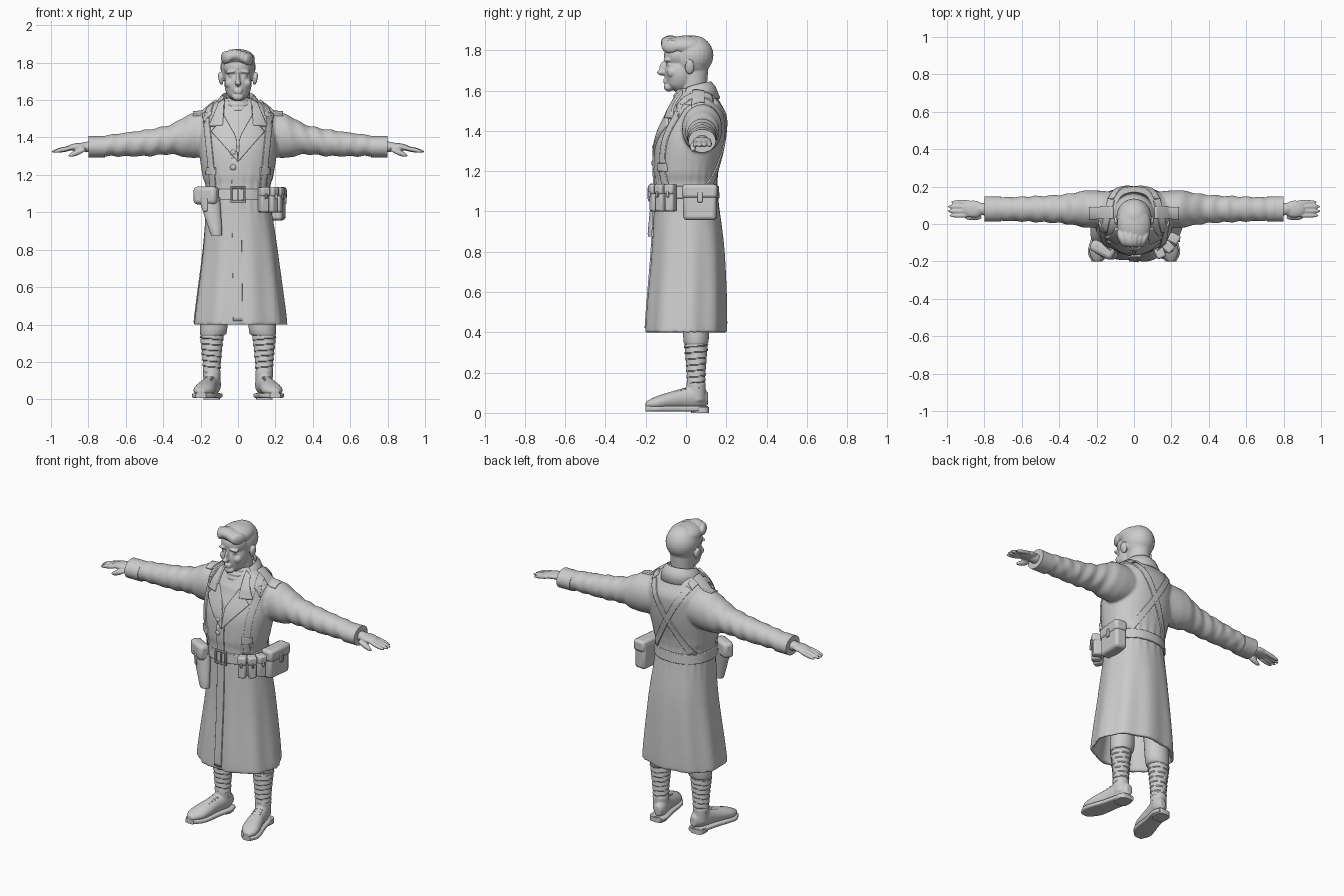
import bpy, bmesh, math
from math import sin, cos, pi
from mathutils import Vector, Matrix
from mathutils.bvhtree import BVHTree

if "Cube" in bpy.data.objects:
    bpy.data.objects.remove(bpy.data.objects["Cube"])

grey = bpy.data.materials.new("plain grey")
grey.use_nodes = True
grey.diffuse_color = (.6, .6, .6, 1)
grey.node_tree.nodes["Principled BSDF"].inputs["Base Color"].default_value = grey.diffuse_color
parts = []


def finish(bm, name, voxel=None, relax=None, bevel=None, thickness=None):
    """Turn a bmesh into an object, with optional fusing, bevel or thickness."""
    bmesh.ops.recalc_face_normals(bm, faces=bm.faces)
    mesh = bpy.data.meshes.new(name)
    bm.to_mesh(mesh)
    bm.free()
    mesh.materials.append(grey)
    part = bpy.data.objects.new(name, mesh)
    bpy.context.collection.objects.link(part)
    parts.append(part)
    if voxel:
        modifier = part.modifiers.new("fuse", "REMESH")
        modifier.mode, modifier.voxel_size, modifier.use_smooth_shade = "VOXEL", voxel, True
    if relax:
        modifier = part.modifiers.new("relax", "SMOOTH")
        modifier.factor, modifier.iterations = .5, relax
    if thickness:
        modifier = part.modifiers.new("thickness", "SOLIDIFY")
        modifier.thickness, modifier.offset = thickness, 0
    if bevel:
        modifier = part.modifiers.new("round", "BEVEL")
        modifier.width, modifier.segments = bevel, 2
    return part


def blend(a, b, c, d, t):
    """Smooth value between b and c that never overshoots either."""
    curve = b + t / 2 * (c - a + t * (2 * a - 5 * b + 4 * c - d + t * (3 * (b - c) + d - a)))
    return sorted((b, c, curve))[1]


def loft(bm, rings, axis="z", sides=48, power=2, steps=4, mirror=1, fold=None):
    """Skin rings of (along, across, up, radius across, radius up) along one axis."""
    keys = [rings[0], *rings, rings[-1]]
    path = [[blend(*values, k / steps) for values in zip(*group)]
            for group in zip(keys, keys[1:], keys[2:], keys[3:]) for k in range(steps)]
    path.append(rings[-1])
    loops = []
    for along, across, up, wide, tall in path:
        loop = []
        for i in range(sides):
            angle = 2 * pi * i / sides
            c, s = cos(angle), sin(angle)
            grow = fold(angle, along) if fold else 0
            u = across + (wide + grow) * math.copysign(abs(c) ** (2 / power), c)
            v = up + (tall + grow) * math.copysign(abs(s) ** (2 / power), s)
            place = {"x": (along * mirror, u, v), "y": (u * mirror, along, v), "z": (u * mirror, v, along)}
            loop.append(bm.verts.new(place[axis]))
        loops.append(loop)
    for low, high in zip(loops, loops[1:]):
        for i in range(sides):
            bm.faces.new((low[i - 1], low[i], high[i], high[i - 1]))
    bm.faces.new(loops[0])
    bm.faces.new(loops[-1])


def blob(bm, centre, radii, turn=0, axis="Y"):
    matrix = Matrix.Translation(centre) @ Matrix.Rotation(turn, 4, axis) @ Matrix.Diagonal((*radii, 1))
    bmesh.ops.create_uvsphere(bm, u_segments=24, v_segments=16, radius=1, matrix=matrix)


def box(name, centre, size, turn=0, bevel=.01):
    bm = bmesh.new()
    matrix = Matrix.Translation(centre) @ Matrix.Rotation(turn, 4, "Z") @ Matrix.Diagonal((*size, 1))
    bmesh.ops.create_cube(bm, size=1, matrix=matrix)
    return finish(bm, name, bevel=bevel)


# Greatcoat: hollow skirt, torso and both sleeves fused together
def coat_folds(angle, z):
    skirt = max(0, min(1, 2 * (1.06 - z)))
    gather = math.exp(-((z - 1.1) / .1) ** 2)
    return .005 * skirt * sin(angle * 9 + 1) + .003 * gather * sin(angle * 24)


def sleeve_folds(angle, x):
    return .004 * sin(x * 75 + 2 * sin(angle)) * min(1, max(0, 6 * x - 1.2))


bm = bmesh.new()
loft(bm, [(.8, .01, 0, .16, .14), (.42, .01, 0, .23, .17), (.4, .01, 0, .25, .2), (.8, .01, .01, .2, .18),
          (1.1, 0, 0, .17, .155), (1.2, 0, 0, .19, .16), (1.35, 0, .02, .21, .17), (1.48, 0, .05, .2, .15),
          (1.54, 0, .05, .18, .12), (1.61, 0, .05, .09, .08)],
     sides=96, power=2.2, steps=6, fold=coat_folds)
for side in (1, -1):
    loft(bm, [(.1, .08, 1.42, .09, .11), (.24, .08, 1.41, .1, .12), (.36, .08, 1.39, .08, .08),
              (.5, .08, 1.37, .07, .07), (.8, .08, 1.35, .06, .05)],
         axis="x", steps=9, mirror=side, fold=sleeve_folds)
coat = finish(bm, "greatcoat", voxel=.008, relax=3)
surface = BVHTree.FromObject(coat, bpy.context.evaluated_depsgraph_get())
aims = {"front": Vector((0, 1, 0)), "back": Vector((0, -1, 0)), "top": Vector((0, 0, -1))}


def on_coat(x, other, facing="front"):
    """Point of the coat met when looking at it from one direction."""
    aim = aims[facing]
    target = Vector((x, other, 0) if facing == "top" else (x, 0, other))
    return surface.ray_cast(target - 2 * aim, aim)[0] or target


def patch(name, corners, facing="front", thickness=.014, cells=16):
    """Lay a four-cornered piece of cloth onto the coat."""
    a, b, c, d = map(Vector, corners)
    bm = bmesh.new()
    grid = [[bm.verts.new(on_coat(*a.lerp(b, i / cells).lerp(d.lerp(c, i / cells), j / cells), facing))
             for j in range(cells + 1)] for i in range(cells + 1)]
    for row, following in zip(grid, grid[1:]):
        for j in range(cells):
            bm.faces.new((row[j], row[j + 1], following[j + 1], following[j]))
    return finish(bm, name, thickness=thickness)


def strap(name, start, end, width, facing="front", **options):
    start, end = Vector(start), Vector(end)
    half = (end - start).orthogonal().normalized() * width / 2
    return patch(name, (start - half, start + half, end + half, end - half), facing, **options)


def boot_line(y):
    """Sideways position of the boot, turned outward toward the toe."""
    return .15 - y * .24


last = [(.11, .07, .02, .03), (.06, .08, .045, .06), (-.02, .07, .045, .05),
        (-.14, .05, .055, .035), (-.2, .04, .02, .015)]

for side, word in ((1, "left"), (-1, "right")):
    # Collar leaves, lapels, braces and shoulder straps
    patch(word + "_lapel", [(x * side, z) for x, z in ((.07, 1.51), (.14, 1.43), (0, 1.27), (.01, 1.4))],
          thickness=.018)
    patch(word + "_collar_leaf", [(x * side, z) for x, z in ((.07, 1.6), (.1, 1.58), (.15, 1.46), (.08, 1.46))],
          thickness=.024)
    strap(word + "_front_brace", (.17 * side, 1.53), (.13 * side, 1.12), .03)
    strap(word + "_brace_buckle", (.14 * side, 1.24), (.14 * side, 1.2), .045, thickness=.026)
    strap(word + "_back_brace", (.12 * side, 1.55), (-.13 * side, 1.12), .035, "back")
    strap(word + "_brace_top", (.16 * side, -.04), (.12 * side, .13), .035, "top")
    strap(word + "_shoulder_strap", (.11 * side, .06), (.24 * side, .06), .06, "top", thickness=.022)

    # Turned cuff
    bm = bmesh.new()
    loft(bm, [(.71, .08, 1.35, .066, .058), (.8, .08, 1.35, .068, .058)], axis="x", mirror=side)
    finish(bm, word + "_cuff")

    # Hand: wrist, palm, four fingers and a thumb
    bm = bmesh.new()
    blob(bm, (.8 * side, .08, 1.35), (.06, .034, .028))
    blob(bm, (.86 * side, .08, 1.35), (.06, .046, .02), .12 * side)
    for finger, reach in enumerate((.93, .94, .94, .92)):
        blob(bm, (reach * side, .045 + finger * .024, 1.336), (.06, .012, .012), .22 * side)
    blob(bm, (.86 * side, .035, 1.32), (.05, .015, .015), .4 * side)
    finish(bm, word + "_hand", voxel=.005, relax=2)

    # Breeches, and a puttee wound around the shin in a spiral
    bm = bmesh.new()
    loft(bm, [(.7, .12, .04, .07, .07), (.38, .13, .05, .073, .064), (.32, .14, .05, .055, .052),
              (.1, .14, .05, .04, .04)], mirror=side)
    finish(bm, word + "_breeches")
    bm = bmesh.new()
    loft(bm, [(.1, .14, .05, .04, .04), (.22, .14, .05, .047, .045), (.34, .14, .05, .06, .056)],
         steps=24, mirror=side, fold=lambda angle, z: .006 * ((angle / pi / 2 - z / .03) % 1))
    finish(bm, word + "_puttee")

    # Boot: upper with ankle, sole with heel, and laces
    bm = bmesh.new()
    loft(bm, [(y, boot_line(y), z, wide, tall) for y, z, wide, tall in last], axis="y", mirror=side)
    loft(bm, [(.06, .14, .05, .044, .048), (.15, .14, .05, .047, .047)], mirror=side)
    finish(bm, word + "_boot", voxel=.006, relax=2)
    bm = bmesh.new()
    loft(bm, [(y, boot_line(y), .02, wide + .008, .014) for y, z, wide, tall in last],
         axis="y", power=4, mirror=side)
    loft(bm, [(0, .14, .07, .045, .045), (.03, .14, .07, .045, .045)], power=3, steps=1, mirror=side)
    finish(bm, word + "_boot_sole")
    for k in range(4):
        y = -.01 - k * .02
        box(word + "_lace", (boot_line(y) * side, y, .12 + y / 3), (.05, .01, .012), .24 * side, .004)

# Standing back of the collar
bm = bmesh.new()
rows = []
for k in range(33):
    turn = k / 16 - 1
    rows.append([bm.verts.new((r * sin(2 * turn), .04 + r * cos(2 * turn), z - .03 * turn ** 2))
                 for r, z in ((.08, 1.6), (.085, 1.64), (.1, 1.62), (.125, 1.56))])
for row, following in zip(rows, rows[1:]):
    for i in range(3):
        bm.faces.new((row[i], row[i + 1], following[i + 1], following[i]))
finish(bm, "collar_back", thickness=.012)

# Rolled sweater neck with knitted ribs
bm = bmesh.new()
loft(bm, [(1.45, 0, 0, .06, .08), (1.54, 0, .015, .08, .084), (1.59, 0, .02, .076, .075),
          (1.61, 0, .02, .06, .06)], steps=10, fold=lambda angle, z: .0025 * sin(z * 240))
finish(bm, "sweater_neck")

# Coat front edge and buttons
strap("coat_front_edge", (-.01, 1.29), (0, .42), .05, cells=40)
for z in (1.32, 1.24):
    bm = bmesh.new()
    blob(bm, on_coat(-.025, z), (.017, .014, .017))
    finish(bm, "coat_button")

# Belt with framed buckle
belt = 1.095
bm = bmesh.new()
loft(bm, [(belt - .03, 0, 0, .18, .167), (belt + .03, 0, 0, .178, .163)], sides=64, power=2.2, steps=1)
finish(bm, "belt", bevel=.003)
for end in (-1, 1):
    box("buckle_side", (.035 * end, -.17, belt), (.01, .014, .08), bevel=.003)
    box("buckle_bar", (0, -.17, belt + .038 * end), (.08, .014, .01), bevel=.003)
box("buckle_pin", (0, -.17, belt), (.008, .014, .08), bevel=.003)

# Ammunition pouches on the left, each with a flap and stud
for x, y, turn in ((.137, -.15, .4), (.18, -.12, .8), (.21, -.075, 1.1)):
    middle, out = Vector((x, y, 1.06)), Vector((sin(turn), -cos(turn), 0))
    up = Vector((0, 0, .05))
    box("pouch", middle, (.048, .055, .12), turn)
    box("pouch_flap", middle + up + out * .004, (.052, .06, .05), turn)
    box("pouch_stud", middle + up / 2 + out * .034, (.012, .012, .03), turn, .004)

# Side bag on the left hip
box("side_bag", (.21, .07, 1.04), (.075, .165, .165), -.1, .016)
box("side_bag_flap", (.214, .07, 1.1), (.08, .175, .07), -.1, .016)
box("side_bag_tab", (.253, .07, 1.07), (.012, .025, .05), -.1, .004)

# Holster on the right hip: flap, tapering body and tab
box("holster_flap", (-.17, -.137, 1.09), (.135, .065, .095), -.5, .02)
bm = bmesh.new()
loft(bm, [(.875, -.115, -.165, .02, .02), (.89, -.117, -.165, .032, .025), (1.08, -.155, -.14, .058, .032)])
finish(bm, "holster_body")
box("holster_tab", (-.172, -.17, 1.04), (.022, .012, .07), -.5, .004)

# Head: skull, brow, jaw, features, ears and neck fused together
eyes, nose, mouth = 1.73, 1.69, 1.648
bm = bmesh.new()
blob(bm, (0, .028, 1.765), (.09, .1, .105))
blob(bm, (0, -.03, 1.775), (.078, .08, .07))
blob(bm, (0, -.03, nose), (.073, .077, .1))
blob(bm, (0, -.04, mouth), (.062, .058, .05))
blob(bm, (0, -.085, 1.617), (.032, .025, .022))
blob(bm, (0, -.11, nose + .02), (.011, .024, .04), -.25, "X")
blob(bm, (0, -.123, nose), (.017, .022, .013))
for lip in (-1, 1):
    blob(bm, (0, -.103, mouth + lip * .006), (.024, .011, .006))
for side in (-1, 1):
    blob(bm, (.034 * side, -.092, eyes + .022), (.034, .02, .01), .12 * side)
    blob(bm, (.035 * side, -.084, eyes), (.017, .014, .01))
    blob(bm, (.045 * side, -.07, nose), (.026, .026, .026))
    blob(bm, (.093 * side, .018, eyes - .015), (.012, .024, .036), .2 * side)
loft(bm, [(1.54, 0, .035, .063, .062), (1.7, 0, .04, .066, .07)])
finish(bm, "head", voxel=.005, relax=3)

# Hair: close-cropped cap with swept locks above the forehead
bm = bmesh.new()
blob(bm, (0, .036, 1.775), (.094, .1, .098))
blob(bm, (0, 0, 1.82), (.09, .108, .053))
for k in range(6):
    blob(bm, (k * .024 - .065, -.078, 1.828 + .012 * sin(k * .8)), (.02, .048, .034), .45 - k * .18, "Z")
finish(bm, "hair", voxel=.005, relax=2)

for part in parts:
    part.select_set(True)
bpy.context.view_layer.objects.active = coat
bpy.ops.object.shade_smooth_by_angle(angle=.7)
